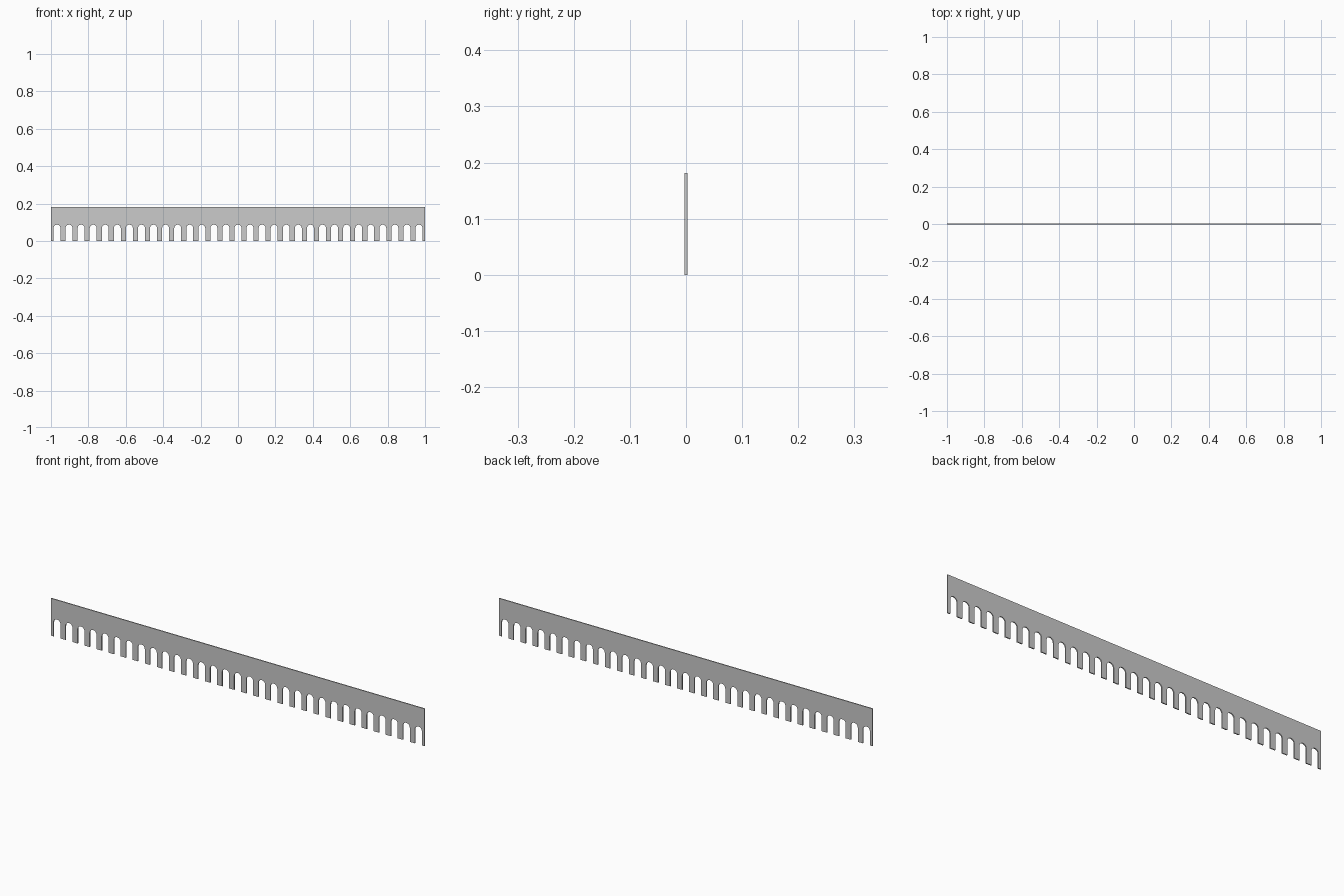
import bpy, bmesh, math

if "Cube" in bpy.data.objects:
    bpy.data.objects.remove(bpy.data.objects["Cube"])

COUNT = 31            # arched slots
PITCH = 2.0 / COUNT
R = 0.0185            # slot half width and arch radius
SLOT_TOP = 0.087
HEIGHT = 0.181
THICK = 0.005
ARC = 12

# Outline: flat top, row of round-headed slots along the bottom
outline = [(1, 0), (1, HEIGHT), (-1, HEIGHT), (-1, 0)]
for i in range(COUNT):
    cx = -1 + PITCH * (i + 0.5)
    outline.append((cx - R, 0))
    for k in range(ARC + 1):
        a = math.pi * (1 - k / ARC)
        outline.append((cx + R * math.cos(a), SLOT_TOP - R + R * math.sin(a)))
    outline.append((cx + R, 0))

# Thin plate extruded from the outline
bm = bmesh.new()
face = bm.faces.new([bm.verts.new((x, -THICK / 2, z)) for x, z in outline])
ext = bmesh.ops.extrude_face_region(bm, geom=[face], use_keep_orig=True)
verts = [g for g in ext["geom"] if isinstance(g, bmesh.types.BMVert)]
bmesh.ops.translate(bm, verts=verts, vec=(0, THICK, 0))
bmesh.ops.recalc_face_normals(bm, faces=bm.faces[:])
bmesh.ops.triangulate(bm, faces=[f for f in bm.faces if len(f.verts) > 4])
mesh = bpy.data.meshes.new("slotted_strip")
bm.to_mesh(mesh)
bm.free()
strip = bpy.data.objects.new("slotted_strip", mesh)
bpy.context.collection.objects.link(strip)

# Smooth arch interiors, crisp plate edges
bpy.context.view_layer.objects.active = strip
strip.select_set(True)
bpy.ops.object.shade_smooth_by_angle(angle=math.radians(30))
